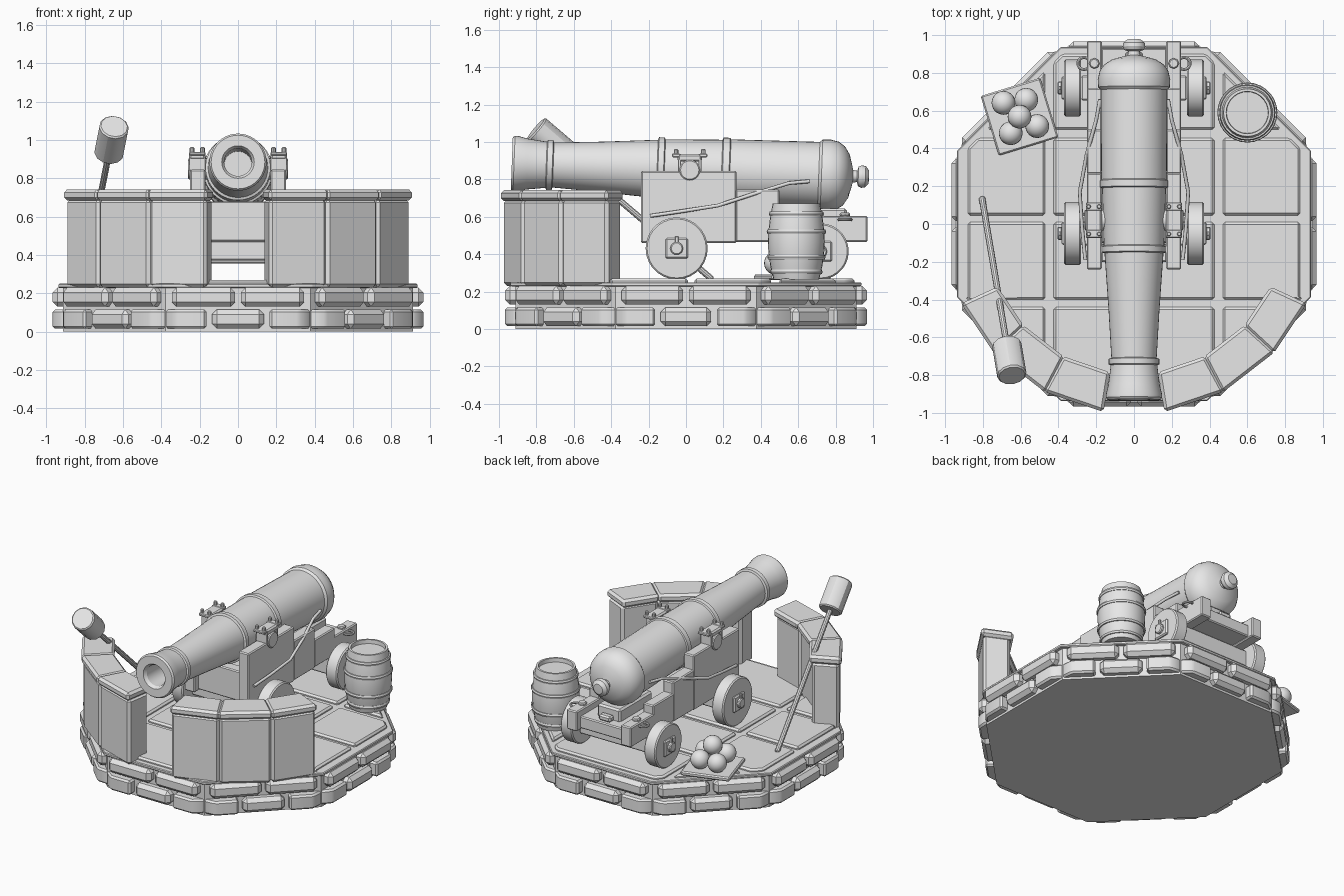
import bpy, bmesh, math
from math import sin, cos, tan, pi, radians
from mathutils import Vector, Matrix

if "Cube" in bpy.data.objects:
    bpy.data.objects.remove(bpy.data.objects["Cube"], do_unlink=True)

GREY = (0.8, 0.8, 0.8, 1)
mat = bpy.data.materials.new("plain_grey")
mat.use_nodes = True
mat.diffuse_color = GREY
mat.node_tree.nodes["Principled BSDF"].inputs["Base Color"].default_value = GREY
made = []


def finish(name, bm, bevel=0, matrix=None):
    bmesh.ops.recalc_face_normals(bm, faces=bm.faces)
    if bevel:
        bmesh.ops.bevel(bm, geom=bm.edges[:], offset=bevel, segments=1, affect='EDGES')
    if matrix:
        bm.transform(matrix)
    me = bpy.data.meshes.new(name)
    bm.to_mesh(me)
    bm.free()
    me.materials.append(mat)
    ob = bpy.data.objects.new(name, me)
    bpy.context.collection.objects.link(ob)
    made.append(ob)
    return ob


def box(name, x, y, z, bevel=0.01, matrix=None):
    """Box from (min, max) pairs."""
    bm = bmesh.new()
    bmesh.ops.create_cube(bm, size=1)
    for v in bm.verts:
        v.co = [(a + b) / 2 + c * abs(b - a) for (a, b), c in zip((x, y, z), v.co)]
    return finish(name, bm, bevel, matrix)


def prism(name, pts, z0, z1, bevel=0, matrix=None):
    """Upright prism over a plan outline."""
    bm = bmesh.new()
    face = bm.faces.new([bm.verts.new((x, y, z0)) for x, y in pts])
    top = bmesh.ops.extrude_face_region(bm, geom=[face])
    verts = [v for v in top["geom"] if isinstance(v, bmesh.types.BMVert)]
    bmesh.ops.translate(bm, vec=(0, 0, z1 - z0), verts=verts)
    return finish(name, bm, bevel, matrix)


def lathe(name, profile, origin=(0, 0, 0), axis=(0, 0, 1), seg=32):
    """Spin (radius, height) points around an axis."""
    bm = bmesh.new()
    vs = [bm.verts.new((r, 0, h)) for r, h in profile]
    es = [bm.edges.new(p) for p in zip(vs, vs[1:])]
    bmesh.ops.spin(bm, geom=vs + es, cent=(0, 0, 0), axis=(0, 0, 1),
                   angle=2 * pi, steps=seg, use_merge=True)
    bmesh.ops.remove_doubles(bm, verts=bm.verts, dist=0.0001)
    rot = Vector(axis).to_track_quat('Z', 'Y').to_matrix().to_4x4()
    return finish(name, bm, 0, Matrix.Translation(origin) @ rot)


def rod(name, a, b, r, seg=16, chamfer=0.006):
    a, b = Vector(a), Vector(b)
    n = (b - a).length
    c = min(chamfer, r / 3)
    lathe(name, [(0, 0), (r - c, 0), (r, c), (r, n - c), (r - c, n), (0, n)], a, b - a, seg)


def octagon(apothem):
    r = apothem / cos(pi / 8)
    return [(r * cos(pi / 8 + i * pi / 4), r * sin(pi / 8 + i * pi / 4)) for i in range(8)]


# Octagonal base and deck
CORE = 0.912
prism("base_core", octagon(CORE), 0, 0.232)
prism("deck", octagon(0.937), 0.228, 0.25, 0.005)

# Two courses of bricks around the base
half = CORE * tan(pi / 8)
for side in range(8):
    turn = Matrix.Rotation(side * pi / 4, 4, 'Z')
    back, front = -CORE + 0.03, -CORE - 0.055
    box("lower_brick", (-0.135, 0.135), (front, back), (0.015, 0.115), 0.025, turn)
    for s in (-1, 1):
        corner = [(s * 0.165, back), (s * half, back), (s * half, -CORE - 0.005),
                  (s * (half - 0.06), front), (s * 0.165, front)]
        prism("corner_brick", corner, 0.015, 0.115, 0.012, turn)
        box("upper_brick", (s * 0.015, s * 0.345), (front, back), (0.13, 0.23), 0.025, turn)

# Paving slabs clipped to the octagon
for x0, x1 in ((-0.88, -0.47), (-0.425, 0.425), (0.47, 0.88)):
    for y0, y1 in ((-0.9, -0.44), (-0.4, 0.01), (0.045, 0.455), (0.5, 0.9)):
        bm = bmesh.new()
        bmesh.ops.create_cube(bm, size=1)
        for v in bm.verts:
            v.co = (x1 if v.co.x > 0 else x0, y1 if v.co.y > 0 else y0,
                    0.27 if v.co.z > 0 else 0.235)
        for i in range(4):
            n = Vector((cos(pi / 4 + i * pi / 2), sin(pi / 4 + i * pi / 2), 0))
            bmesh.ops.bisect_plane(bm, geom=bm.verts[:] + bm.edges[:] + bm.faces[:],
                                   plane_co=n * 0.905, plane_no=n, clear_outer=True)
            bmesh.ops.holes_fill(bm, edges=bm.edges[:])
        finish("paving_slab", bm, 0.012)

# Curved parapets either side of the muzzle
def sector(s, a0, a1, r0, r1):
    return [(s * r * sin(radians(a)), -r * cos(radians(a)))
            for r, a in ((r0, a0), (r0, a1), (r1, a1), (r1, a0))]

angles = (9.5, 28, 47.5, 65)
for s in (-1, 1):
    prism("parapet_core", sector(s, 10.5, 28, 0.84, 0.96), 0.24, 0.7)
    for a0, a1 in zip(angles, angles[1:]):
        prism("parapet_panel", sector(s, a0, a1, 0.815, 0.993), 0.23, 0.692, 0.018)
        prism("parapet_cap", sector(s, a0 - 0.3, a1 + 0.3, 0.795, 1.008), 0.685, 0.742, 0.016)

# Gun barrel, bored at the muzzle
tilt = Vector((0, -1, 0.0374))
gun = [(0, 0.5), (0.072, 0.5), (0.072, 0.91), (0.085, 0.932), (0.14, 0.932), (0.149, 0.92),
       (0.149, 0.905), (0.136, 0.85), (0.126, 0.77), (0.124, 0.748), (0.134, 0.743),
       (0.134, 0.715), (0.12, 0.71), (0.135, 0.45), (0.156, 0.155), (0.17, 0.15),
       (0.17, 0.12), (0.16, 0.115), (0.169, -0.19), (0.181, -0.195), (0.181, -0.23),
       (0.173, -0.235), (0.177, -0.71), (0.19, -0.725), (0.192, -0.765), (0.182, -0.81),
       (0.158, -0.845), (0.115, -0.872), (0.06, -0.887), (0.034, -0.893), (0.03, -0.915),
       (0.052, -0.922), (0.06, -0.94), (0.057, -0.96), (0.035, -0.978), (0, -0.98)]
lathe("gun_barrel", gun, (0, 0, 0.85), tilt, 40)
rod("trunnion", (-0.262, 0.02, 0.85), (0.262, 0.02, 0.85), 0.055, 20)

# Carriage cheeks, trunnion straps, rings and side ropes
for s in (-1, 1):
    cheek = (s * 0.17, s * 0.25)
    for y, z in (((-0.24, 0.27), (0.46, 0.845)), ((0.265, 0.5), (0.465, 0.745)),
                 ((0.49, 0.72), (0.47, 0.665)), ((0.7, 0.97), (0.465, 0.605))):
        box("cheek_step", cheek, y, z, 0.007)
    strap = (s * 0.17, s * 0.255)
    box("strap_bridge", strap, (-0.045, 0.085), (0.895, 0.935), 0.01)
    for y0 in (-0.075, 0.07):
        box("strap_foot", strap, (y0, y0 + 0.045), (0.918, 0.938), 0.005)
        for x in (0.185, 0.24):
            rod("strap_bolt", (s * x, y0 + 0.022, 0.93), (s * x, y0 + 0.022, 0.962), 0.012, 8)
    for y in (0.02 - 0.055, 0.02 + 0.055):
        box("strap_leg", strap, (y - 0.008, y + 0.008), (0.84, 0.91), 0.003)
    rod("tail_bolt", (s * 0.21, 0.85, 0.6), (s * 0.21, 0.85, 0.622), 0.028, 8)
    bpy.ops.mesh.primitive_torus_add(major_radius=0.032, minor_radius=0.008, major_segments=20,
                                     minor_segments=8, location=(s * 0.265, 0.85, 0.585))
    ring = bpy.context.object
    ring.name = "tail_ring"
    ring.data.materials.append(mat)
    made.append(ring)

    path = ((0.258, -0.19, 0.605), (0.275, -0.02, 0.63), (0.287, 0.17, 0.66),
            (0.25, 0.37, 0.725), (0.2, 0.55, 0.78), (0.18, 0.66, 0.79))
    curve = bpy.data.curves.new("side_rope", 'CURVE')
    curve.dimensions = '3D'
    curve.bevel_depth = 0.01
    curve.bevel_resolution = 2
    curve.use_fill_caps = True
    spline = curve.splines.new('POLY')
    spline.points.add(len(path) - 1)
    for p, (x, y, z) in zip(spline.points, path):
        p.co = (s * x, y, z, 1)
    curve.materials.append(mat)
    bpy.context.collection.objects.link(bpy.data.objects.new("side_rope", curve))

# Cross members between the cheeks
for y, z in (((-0.2, -0.12), (0.47, 0.68)), ((-0.1, 0.5), (0.47, 0.535)),
             ((0.45, 0.93), (0.475, 0.56))):
    box("cross_member", (-0.175, 0.175), y, z, 0.007)
box("elevating_wedge", (-0.09, 0.09), (0.5, 0.86), (0.55, 0.645), 0.012)
box("wedge_handle", (-0.045, 0.045), (0.86, 0.91), (0.56, 0.6), 0.01)

# Axles and wheels
for y, r in ((-0.05, 0.166), (0.72, 0.15)):
    zc = 0.265 + r
    box("axle", (-0.28, 0.28), (y - 0.065, y + 0.065), (zc - 0.06, 0.475), 0.008)
    for s in (-1, 1):
        rod("wheel", (s * 0.28, y, zc), (s * 0.37, y, zc), r, 28, 0.008)
        box("axle_end", (s * 0.36, s * 0.385), (y - 0.06, y + 0.06), (zc - 0.055, zc + 0.055), 0.008)
        rod("axle_hub", (s * 0.38, y, zc), (s * 0.405, y, zc), 0.035, 10)
        box("linch_pin", (s * 0.385, s * 0.4), (y - 0.01, y + 0.01), (zc - 0.01, zc + 0.065), 0.003)

# Wooden barrel with hoops and a sunken lid
cask = [(0, 0.265), (0.122, 0.265), (0.14, 0.34), (0.15, 0.42), (0.152, 0.47), (0.15, 0.52),
        (0.14, 0.6), (0.126, 0.672), (0.112, 0.672), (0.11, 0.645), (0, 0.645)]
lathe("cask", cask, (0.6, 0.59, 0), seg=28)
for z, r in ((0.305, 0.136), (0.385, 0.152), (0.52, 0.155), (0.615, 0.143)):
    hoop = [(r - 0.02, z - 0.012), (r, z - 0.012), (r + 0.004, z), (r, z + 0.012), (r - 0.02, z + 0.012)]
    lathe("cask_hoop", hoop, (0.6, 0.59, 0), seg=28)

# Tray with a pile of shot
place = Matrix.Translation((-0.606, 0.568, 0)) @ Matrix.Rotation(radians(17), 4, 'Z')
box("shot_tray", (-0.165, 0.165), (-0.165, 0.165), (0.262, 0.292), 0.008, place)
for x, y, z in ((-0.06, 0.095, 0.352), (0.06, 0.075, 0.352), (0.075, -0.075, 0.352),
                (-0.07, -0.07, 0.352), (0, 0, 0.428)):
    bm = bmesh.new()
    bmesh.ops.create_uvsphere(bm, u_segments=20, v_segments=12, radius=0.063)
    finish("shot", bm, 0, place @ Matrix.Translation((x, y, z)))

# Rammer leaning on the parapet
foot, head = Vector((-0.805, 0.14, 0.265)), Vector((-0.66, -0.72, 1.0))
along = (head - foot).normalized()
rod("rammer_pole", foot, head, 0.017, 10)
rod("rammer_head", head - along * 0.11, head + along * 0.11, 0.078, 12, 0.008)

# Smooth shading on round parts, sharp edges kept
bpy.ops.object.select_all(action='DESELECT')
for ob in made:
    ob.select_set(True)
bpy.context.view_layer.objects.active = made[0]
bpy.ops.object.shade_smooth_by_angle(angle=radians(30))
